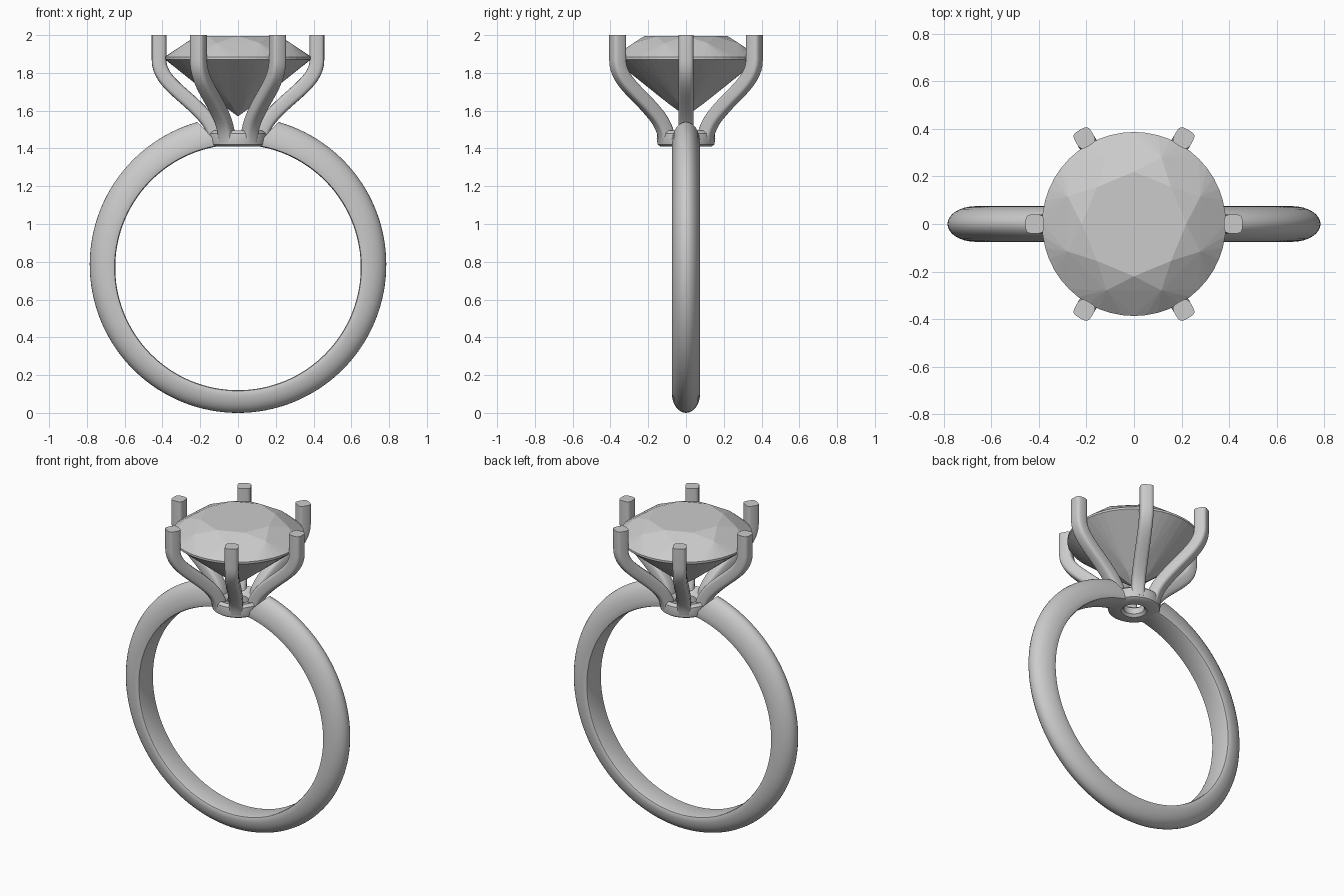
import bpy, bmesh, math
from mathutils import Vector
from mathutils.geometry import interpolate_bezier

if "Cube" in bpy.data.objects:
    bpy.data.objects.remove(bpy.data.objects["Cube"], do_unlink=True)

grey = bpy.data.materials.new("light_grey")
grey.use_nodes = True
grey.diffuse_color = (0.6, 0.6, 0.6, 1)
grey.node_tree.nodes["Principled BSDF"].inputs["Base Color"].default_value = (0.6, 0.6, 0.6, 1)


def finish(bm, name, smooth=True):
    bmesh.ops.recalc_face_normals(bm, faces=bm.faces)
    mesh = bpy.data.meshes.new(name)
    bm.to_mesh(mesh)
    bm.free()
    mesh.materials.append(grey)
    ob = bpy.data.objects.new(name, mesh)
    bpy.context.collection.objects.link(ob)
    if smooth:
        bpy.ops.object.select_all(action="DESELECT")
        ob.select_set(True)
        bpy.context.view_layer.objects.active = ob
        bpy.ops.object.shade_smooth_by_angle(angle=math.radians(40))
    return ob


def loft(name, rings, loop=False):
    """Skin a list of closed cross-sections; cap the ends unless looped."""
    bm = bmesh.new()
    rows = [[bm.verts.new(p) for p in ring] for ring in rings]
    pairs = list(zip(rows, rows[1:])) + ([(rows[-1], rows[0])] if loop else [])
    for a, b in pairs:
        for i in range(len(a)):
            j = (i + 1) % len(a)
            bm.faces.new((a[i], a[j], b[j], b[i]))
    if not loop:
        bm.faces.new(rows[0])
        bm.faces.new(rows[-1])
    return finish(bm, name)


def polar(r, a, z):
    return Vector((r * math.cos(a), r * math.sin(a), z))


# Band: flat inside, domed outside, open under the setting
HALF = 0.075
section = [(-HALF * 0.8, 0.0), (HALF * 0.8, 0.0), (HALF * 0.95, 0.03), (HALF, 0.12)]
for i in range(1, 16):
    a = math.pi * i / 16
    section.append((HALF * math.cos(a), 0.12 + 0.88 * math.sin(a)))
section += [(-HALF, 0.12), (-HALF * 0.95, 0.03)]

rings = []
STEPS = 120
for s in range(STEPS + 1):
    ring = []
    for y, t in section:
        gap = math.radians(9 + 7 * t)
        a = gap + (2 * math.pi - 2 * gap) * s / STEPS
        inner = Vector((0.65 * math.sin(a), y, 0.77 + 0.65 * math.cos(a)))
        outer = Vector((0.785 * math.sin(a), y, 0.785 + 0.785 * math.cos(a)))
        ring.append(inner.lerp(outer, t))
    rings.append(ring)
loft("band", rings)

# Collar: small rounded washer under the prongs
collar = [(0.06, 1.425), (0.075, 1.41), (0.135, 1.41), (0.15, 1.42),
          (0.155, 1.45), (0.152, 1.48), (0.135, 1.495), (0.08, 1.48), (0.06, 1.465)]
loft("collar", [[polar(r, 2 * math.pi * k / 48, z) for r, z in collar] for k in range(48)], True)

# Prongs: rounded square rod swept along a bent path
def point(r, z):
    return Vector((r, 0, z))


path = [point(0.418, 2.0)]
path += interpolate_bezier(point(0.418, 1.87), point(0.418, 1.76), point(0.30, 1.70), point(0.20, 1.595), 14)
path += interpolate_bezier(point(0.20, 1.595), point(0.16, 1.555), point(0.125, 1.51), point(0.115, 1.44), 8)[1:]

rod = []
for k in range(24):
    a = 2 * math.pi * k / 24
    c, s = math.cos(a), math.sin(a)
    rod.append((0.039 * math.copysign(abs(c) ** 0.55, c), 0.040 * math.copysign(abs(s) ** 0.55, s)))

rings = []
for i, p in enumerate(path):
    d = (path[min(i + 1, len(path) - 1)] - path[max(i - 1, 0)]).normalized()
    if i < 2:
        d = Vector((0, 0, -1))
    side = Vector((-d.z, 0, d.x))
    rings.append([p + side * u + Vector((0, v, 0)) for u, v in rod])

for n in range(6):
    prong = loft(f"prong_{n + 1}", rings)
    prong.rotation_euler.z = n * math.pi / 3

# Stone: faceted round cut, hull of table, star, girdle and pavilion points
bm = bmesh.new()
EIGHTH = math.pi / 4
points = [Vector((0, 0, 1.57))]
for k in range(8):
    points.append(polar(0.22, k * EIGHTH, 1.995))
    points.append(polar(0.302, (k + 0.5) * EIGHTH, 1.958))
    points.append(polar(0.10, (k + 0.5) * EIGHTH, 1.637))
for k in range(48):
    a = k * EIGHTH / 6
    points.append(polar(0.387, a, 1.885))
    points.append(polar(0.387, a, 1.872))
for p in points:
    bm.verts.new(p)
bmesh.ops.convex_hull(bm, input=bm.verts)
bmesh.ops.dissolve_limit(bm, angle_limit=math.radians(1), verts=bm.verts, edges=bm.edges)
finish(bm, "stone", smooth=False)
